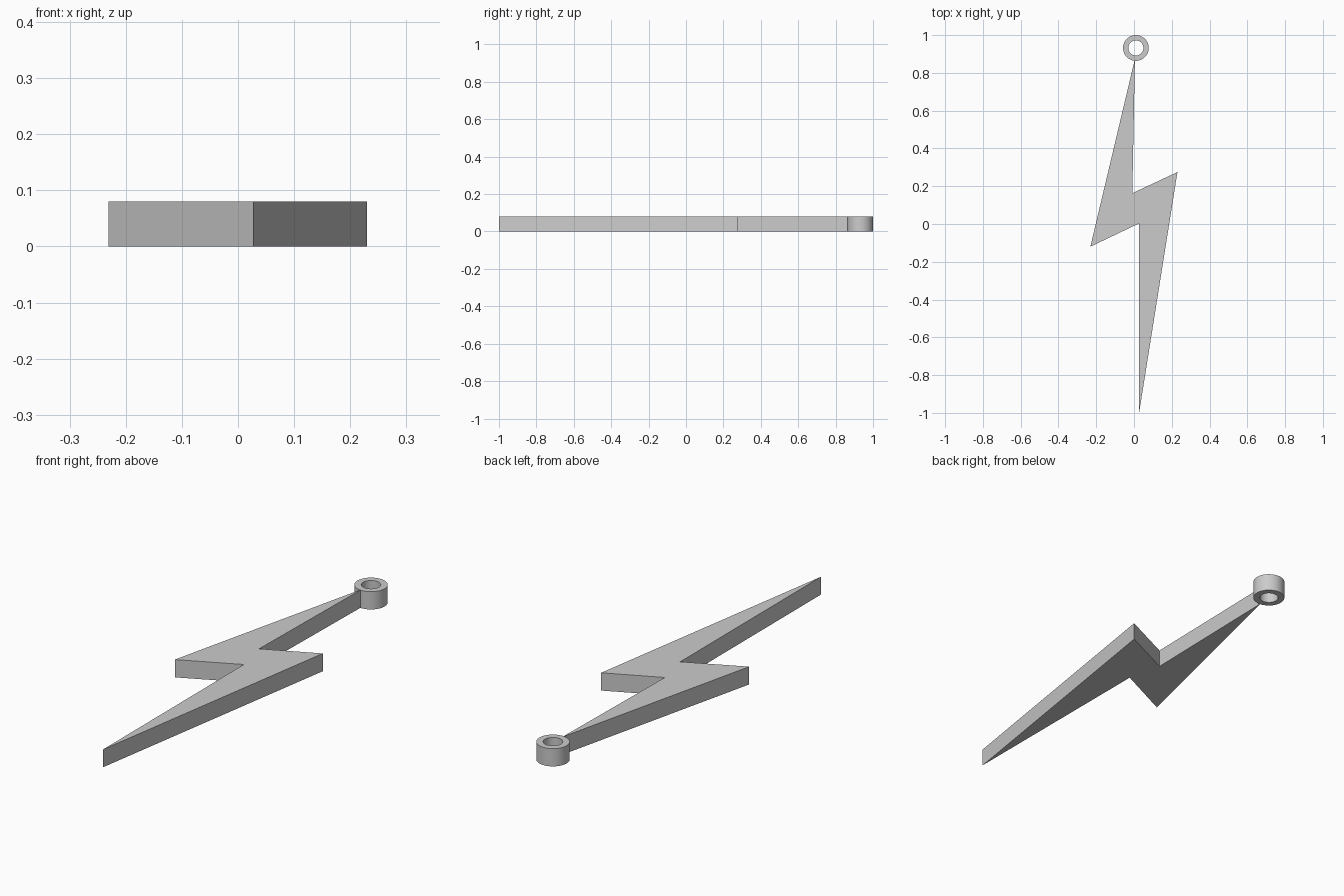
import bpy
import bmesh
import math

cube = bpy.data.objects.get("Cube")
if cube:
    bpy.data.objects.remove(cube, do_unlink=True)

THICKNESS = 0.08

# Single grey metal colour
grey = bpy.data.materials.new("plain_grey")
grey.use_nodes = True
colour = (0.6, 0.6, 0.6, 1.0)
grey.diffuse_color = colour
grey.node_tree.nodes["Principled BSDF"].inputs["Base Color"].default_value = colour


def finish(name, bm):
    """Turn a bmesh into a named, coloured object."""
    bmesh.ops.recalc_face_normals(bm, faces=bm.faces)
    mesh = bpy.data.meshes.new(name)
    bm.to_mesh(mesh)
    bm.free()
    mesh.materials.append(grey)
    obj = bpy.data.objects.new(name, mesh)
    bpy.context.collection.objects.link(obj)
    return obj


def extrude_up(bm, faces):
    """Give flat faces the pendant's thickness."""
    result = bmesh.ops.extrude_face_region(bm, geom=faces)
    top = [g for g in result["geom"] if isinstance(g, bmesh.types.BMVert)]
    bmesh.ops.translate(bm, verts=top, vec=(0, 0, THICKNESS))


# Lightning bolt plate: flat zigzag outline, extruded
outline = [(0.027, -1.0), (0.23, 0.275), (-0.009, 0.163),
           (0.005, 0.875), (-0.231, -0.12), (0.027, 0.003)]
bm = bmesh.new()
face = bm.faces.new([bm.verts.new((x, y, 0)) for x, y in outline])
extrude_up(bm, [face])
finish("bolt_plate", bm)

# Hanging ring at the tip: flat annulus, extruded
SIDES, OUTER, INNER = 64, 0.068, 0.04
CENTRE = (0.01, 0.932)
bm = bmesh.new()
loops = []
for radius in (OUTER, INNER):
    angles = [2 * math.pi * i / SIDES for i in range(SIDES)]
    loops.append([bm.verts.new((CENTRE[0] + radius * math.cos(a),
                                CENTRE[1] + radius * math.sin(a), 0))
                  for a in angles])
outer, inner = loops
annulus = [bm.faces.new((outer[i], outer[(i + 1) % SIDES],
                         inner[(i + 1) % SIDES], inner[i]))
           for i in range(SIDES)]
extrude_up(bm, annulus)
ring = finish("hanging_ring", bm)

# Round the ring walls, keep the rims crisp
bpy.ops.object.select_all(action="DESELECT")
ring.select_set(True)
bpy.context.view_layer.objects.active = ring
bpy.ops.object.shade_smooth_by_angle(angle=math.radians(30))
